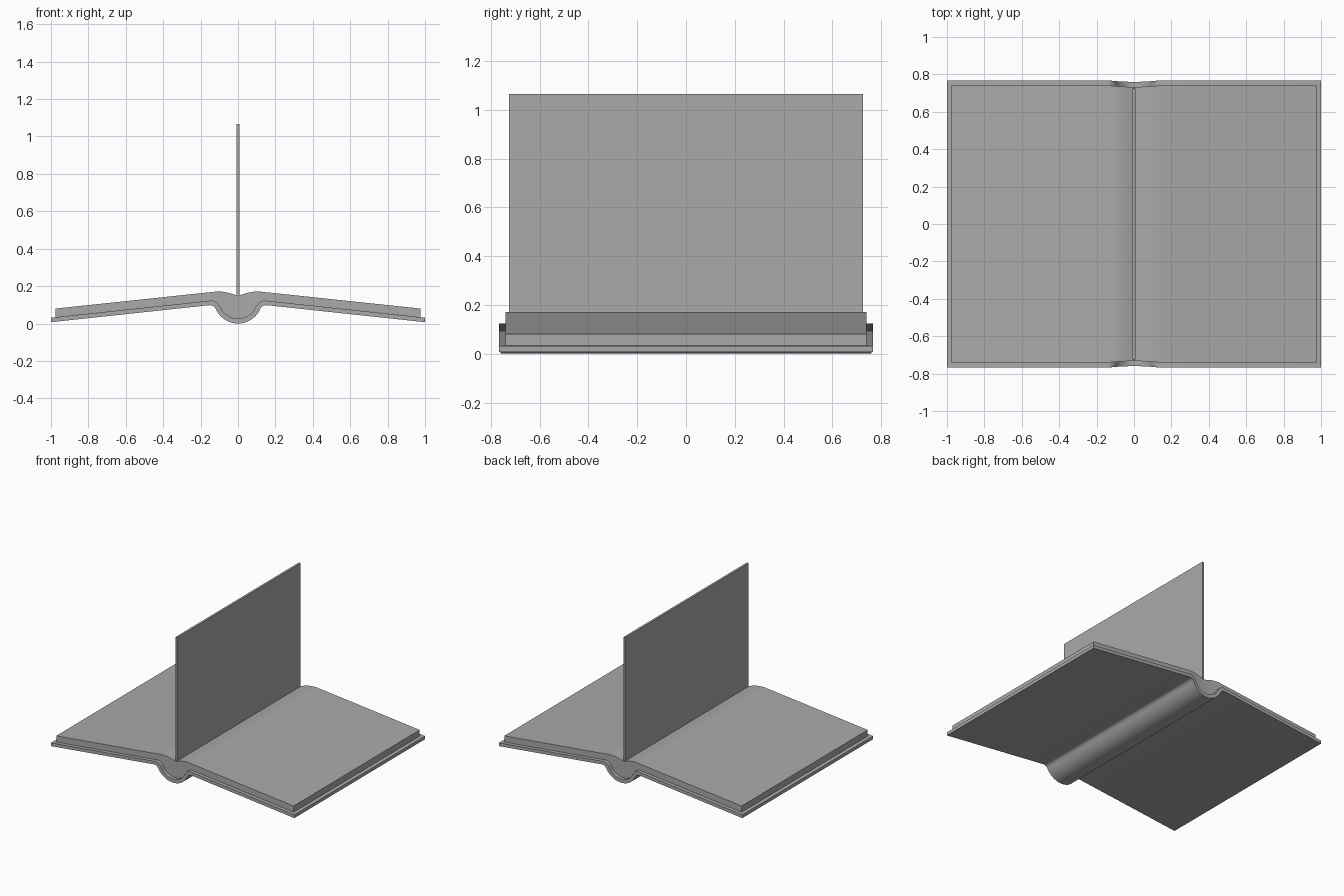
import bpy, bmesh, math

cube = bpy.data.objects.get("Cube")
if cube:
    bpy.data.objects.remove(cube, do_unlink=True)

grey = bpy.data.materials.new("plain grey")
grey.use_nodes = True
colour = (0.4, 0.4, 0.4, 1)
grey.diffuse_color = colour
grey.node_tree.nodes["Principled BSDF"].inputs["Base Color"].default_value = colour


def slab(name, top, bottom, half_depth, pinch=0.0):
    """Mirror a half profile (outer edge to centre) and run it along y."""
    pairs = list(zip(top, bottom))
    pairs += [((-t[0], t[1]), (-b[0], b[1])) for t, b in reversed(pairs[:-1])]
    bm = bmesh.new()

    def vert(p, side):
        inset = pinch * max(0, 1 - (p[0] / 0.13) ** 2)
        return bm.verts.new((p[0], side * (half_depth - inset), p[1]))

    # each ring holds front top, front bottom, back bottom, back top
    rings = [(vert(t, -1), vert(b, -1), vert(b, 1), vert(t, 1)) for t, b in pairs]
    for a, b in zip(rings, rings[1:]):
        for i in range(4):
            j = (i + 1) % 4
            bm.faces.new((a[i], a[j], b[j], b[i]))
    bm.faces.new(rings[0])
    bm.faces.new(rings[-1])
    bmesh.ops.recalc_face_normals(bm, faces=bm.faces)
    mesh = bpy.data.meshes.new(name)
    bm.to_mesh(mesh)
    bm.free()
    mesh.materials.append(grey)
    obj = bpy.data.objects.new(name, mesh)
    bpy.context.collection.objects.link(obj)
    bpy.ops.object.select_all(action='DESELECT')
    obj.select_set(True)
    bpy.context.view_layer.objects.active = obj
    bpy.ops.object.shade_smooth_by_angle(angle=math.radians(35))
    return obj


def arc(radius, steps=10, start=67):
    """Quarter of the rounded spine, ending at the lowest point."""
    angles = [math.radians(start * (1 - i / steps)) for i in range(steps + 1)]
    return [(radius * math.sin(a), 0.13 - radius * math.cos(a)) for a in angles]


# Cover: tilted board, hinge bend and round spine
inner_hinge = [(0.14, 0.123), (0.122, 0.119), (0.108, 0.106)]
outer_hinge = [(0.152, 0.098), (0.138, 0.096), (0.127, 0.09)]
inner = inner_hinge + arc(0.104)
outer = outer_hinge + arc(0.13)
slab("cover", [(1, 0.031)] + inner, [(1, 0.007)] + outer, 0.767, 0.007)

# Page block: straight leaves rolling over into the centre fold
page_top = [(0.975, 0.08), (0.18, 0.164), (0.15, 0.167), (0.125, 0.17)]
steps = 10
for i in range(steps + 1):
    x = 0.105 * (1 - i / steps)
    page_top.append((x, 0.148 + 0.023 * math.sin(x / 0.105 * math.pi / 2)))
slab("page_block", page_top, [(0.975, 0.034)] + inner, 0.74, 0.007)

# Single leaf standing upright in the fold
slab("standing_page", [(0.008, 1.066), (0, 1.066)],
     [(0.008, 0.14), (0, 0.14)], 0.725)
